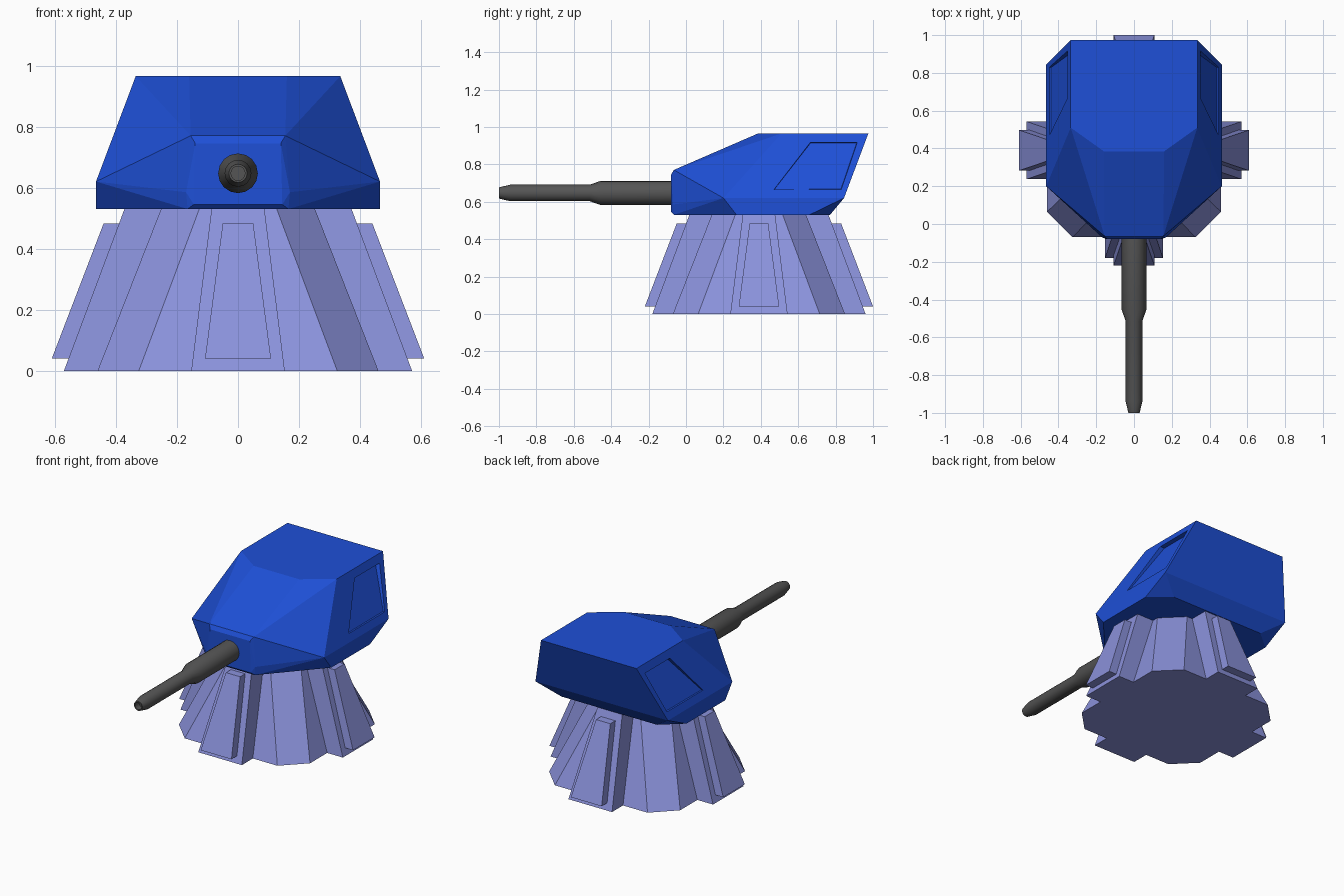
import bpy, bmesh, math
from mathutils import Vector, Matrix

if "Cube" in bpy.data.objects:
    bpy.data.objects.remove(bpy.data.objects["Cube"])

CY = 0.39  # y of the pedestal axis


def material(name, rgb):
    m = bpy.data.materials.new(name)
    m.diffuse_color = (*rgb, 1)
    m.use_nodes = True
    m.node_tree.nodes["Principled BSDF"].inputs["Base Color"].default_value = m.diffuse_color
    return m


def finish(bm, name, mat):
    bmesh.ops.recalc_face_normals(bm, faces=bm.faces[:])
    me = bpy.data.meshes.new(name)
    bm.to_mesh(me)
    bm.free()
    ob = bpy.data.objects.new(name, me)
    me.materials.append(mat)
    bpy.context.collection.objects.link(ob)
    return ob


def loft(bm, rings, caps=True):
    loops = [[bm.verts.new(p) for p in r] for r in rings]
    n = len(loops[0])
    for a, b in zip(loops, loops[1:]):
        for i in range(n):
            j = (i + 1) % n
            bm.faces.new((a[i], a[j], b[j], b[i]))
    if caps:
        bm.faces.new(loops[0][::-1])
        bm.faces.new(loops[-1])


blue = material("blue_paint", (0.013, 0.08, 0.68))
lilac = material("lilac_paint", (0.26, 0.29, 0.72))
dark = material("dark_metal", (0.09, 0.09, 0.09))


# Pedestal: tapered octagon with four ribs, as one outline repeated by quarter turns
def pedestal_ring(rib_w, rib_r, corner, r, z):
    quarter = [(-rib_w, -r), (-rib_w, -rib_r), (rib_w, -rib_r), (rib_w, -r),
               (corner, -r), (r, -corner)]
    pts = []
    for k in range(4):
        rot = Matrix.Rotation(k * math.pi / 2, 3, 'Z')
        pts += [rot @ Vector((x, y, z)) + Vector((0, CY, 0)) for x, y in quarter]
    return pts


bm = bmesh.new()
loft(bm, [pedestal_ring(0.153, 0.57, 0.325, 0.46, 0),
          pedestal_ring(0.086, 0.37, 0.125, 0.25, 0.535)])
finish(bm, "pedestal", lilac)

# Raised panel on each rib
for k, side in enumerate(("front", "right", "back", "left")):
    bm = bmesh.new()
    loft(bm, [[(-w, -r0, z), (w, -r0, z), (w, -r1, z), (-w, -r1, z)]
              for w, r0, r1, z in ((0.108, 0.61, 0.54, 0.04), (0.05, 0.44, 0.375, 0.483))])
    bmesh.ops.rotate(bm, verts=bm.verts, matrix=Matrix.Rotation(k * math.pi / 2, 3, 'Z'))
    bmesh.ops.translate(bm, verts=bm.verts, vec=(0, CY, 0))
    finish(bm, side + "_rib_panel", lilac)

# Turret housing: faceted convex shell from mirrored corner points
corners = [
    (0.145, -0.08, 0.545), (0.14, -0.08, 0.745),                             # nose plate
    (0.165, -0.065, 0.53), (0.17, -0.07, 0.585), (0.155, -0.065, 0.77),      # nose rim
    (0.16, 0.385, 0.965), (0.335, 0.51, 0.965), (0.335, 0.975, 0.965),       # roof
    (0.465, 0.2, 0.62), (0.465, 0.845, 0.62),                                # widest line
    (0.465, 0.27, 0.53), (0.465, 0.66, 0.53), (0.335, 0.77, 0.53),           # floor
]
bm = bmesh.new()
for x, y, z in corners:
    for s in (1, -1):
        bm.verts.new((s * x, y, z))
bmesh.ops.convex_hull(bm, input=bm.verts[:])
bmesh.ops.dissolve_limit(bm, angle_limit=math.radians(0.7),
                         verts=bm.verts[:], edges=bm.edges[:])
bmesh.ops.recalc_face_normals(bm, faces=bm.faces[:])

# Sunken slanted window on each side of the housing
window = [(0.47, 0.665), (0.665, 0.917), (0.915, 0.917), (0.83, 0.665)]
for s in (1, -1):
    face = max((f for f in bm.faces if len(f.verts) == 4 and s * f.normal.x > 0.8
                and f.normal.z > 0.1), key=lambda f: f.calc_area())
    bmesh.ops.inset_individual(bm, faces=[face], thickness=0.03)
    for v in face.verts:
        top = v.co.z > 0.79
        pair = window[1:3] if top else (window[0], window[3])
        y, z = pair[0] if v.co.y < (0.74 if top else 0.5) else pair[1]
        v.co = (s * (0.465 - 0.13 * (z - 0.62) / 0.345), y, z)
    bmesh.ops.inset_individual(bm, faces=[face], thickness=0.003)
    for v in face.verts:
        v.co.x -= s * (0.03 if v.co.z > 0.79 else 0.008)
finish(bm, "turret_housing", blue)

# Gun barrel: stepped lathe profile with a shallow bore
profile = [(0.065, 0.0), (0.065, -0.455), (0.044, -0.515), (0.044, -0.94),
           (0.03, -1.0), (0.023, -1.0), (0.023, -0.96)]
bm = bmesh.new()
N = 16
loft(bm, [[(r * math.cos(2 * math.pi * i / N), y, 0.647 + r * math.sin(2 * math.pi * i / N))
           for i in range(N)] for r, y in profile])
barrel = finish(bm, "gun_barrel", dark)
bpy.ops.object.select_all(action='DESELECT')
barrel.select_set(True)
bpy.context.view_layer.objects.active = barrel
bpy.ops.object.shade_smooth_by_angle(angle=math.radians(30))
